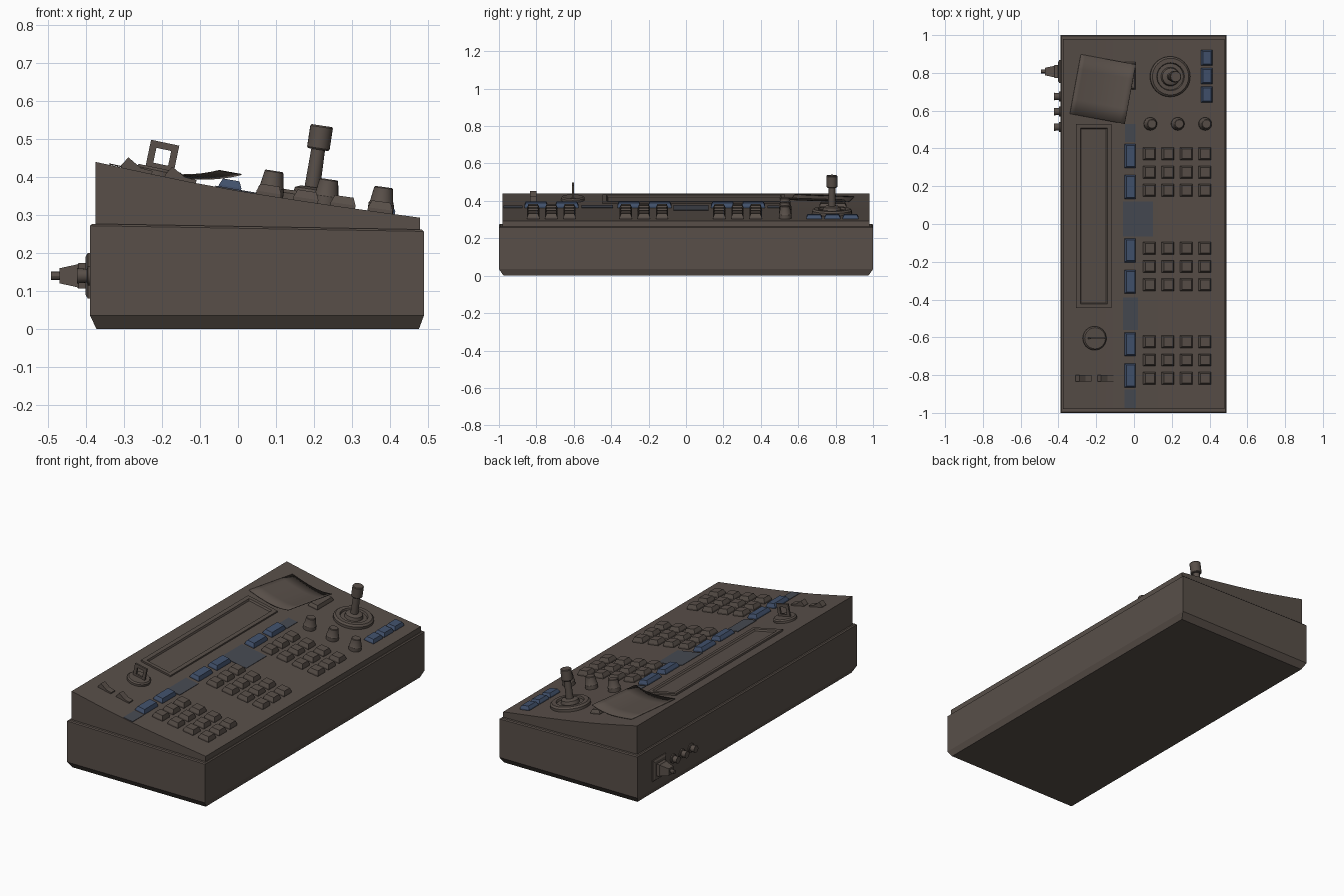
import bpy, bmesh, math
from mathutils import Matrix, Vector

if "Cube" in bpy.data.objects:
    bpy.data.objects.remove(bpy.data.objects["Cube"])


def material(name, col):
    m = bpy.data.materials.new(name)
    m.diffuse_color = (*col, 1)
    m.use_nodes = True
    m.node_tree.nodes["Principled BSDF"].inputs["Base Color"].default_value = m.diffuse_color
    return m


BROWN = material("brown_grey_plastic", (0.098, 0.078, 0.066))
BLUE = material("slate_blue_buttons", (0.054, 0.083, 0.15))
DIM = material("dim_blue_marks", (0.062, 0.068, 0.085))

# sloping top profile (x, z)
PROFILE = [(-0.375, 0.44), (-0.25, 0.413), (-0.126, 0.387), (0.0, 0.364),
           (0.1, 0.348), (0.25, 0.325), (0.48, 0.293)]


def surf(x):
    for (xa, za), (xb, zb) in zip(PROFILE, PROFILE[1:]):
        if x <= xb:
            break
    return za + (zb - za) * (x - xa) / (xb - xa)


def on_top(x, y, sink=0.0):
    """Frame standing on the sloping top."""
    a = -math.atan((surf(x + 0.05) - surf(x - 0.05)) / 0.1)
    return Matrix.Translation((x, y, surf(x))) @ Matrix.Rotation(a, 4, 'Y') @ Matrix.Translation((0, 0, -sink))


def finish(name, bm, mat, frame=None, smooth=True):
    if frame is not None:
        bm.transform(frame)
    bmesh.ops.recalc_face_normals(bm, faces=bm.faces)
    me = bpy.data.meshes.new(name)
    bm.to_mesh(me)
    bm.free()
    me.materials.append(mat)
    if smooth:
        me.polygons.foreach_set("use_smooth", [True] * len(me.polygons))
        me.set_sharp_from_angle(angle=math.radians(30))
    ob = bpy.data.objects.new(name, me)
    bpy.context.collection.objects.link(ob)
    return ob


def loft(rings):
    """Closed solid through rings of points."""
    bm = bmesh.new()
    vs = [[bm.verts.new(p) for p in r] for r in rings]
    n = len(vs[0])
    for a, b in zip(vs, vs[1:]):
        for i in range(n):
            j = (i + 1) % n
            bm.faces.new((a[i], a[j], b[j], b[i]))
    bm.faces.new(vs[0][::-1])
    bm.faces.new(vs[-1])
    return bm


def rect(x0, x1, y0, y1, z0, z1=None):
    z1 = z0 if z1 is None else z1
    return [(x0, y0, z0), (x1, y0, z1), (x1, y1, z1), (x0, y1, z0)]


def cap(name, x, y, w, d, h, mat, taper=0.008, sink=0.008):
    """Tapered button on the sloping top."""
    w, d = w / 2, d / 2
    bm = loft([rect(-w, w, -d, d, 0), rect(-w, w, -d, d, sink + h * 0.3),
               rect(-w + taper, w - taper, -d + taper, d - taper, sink + h)])
    return finish(name, bm, mat, on_top(x, y, sink), False)


def lathe(name, prof, mat, frame, n=24, turn=0.0):
    rings = [[(r * math.cos(2 * math.pi * i / n + turn), r * math.sin(2 * math.pi * i / n + turn), z)
              for i in range(n)] for r, z in prof]
    return finish(name, loft(rings), mat, frame)


# lower case with chamfered foot
finish("lower_case", loft([rect(-0.373, 0.477, -0.975, 0.975, 0),
                           rect(-0.39, 0.49, -1, 1, 0.035),
                           rect(-0.39, 0.49, -1, 1, 0.272, 0.257),
                           rect(-0.384, 0.484, -0.994, 0.994, 0.277, 0.262)]), BROWN, smooth=False)

# upper case: sloping profile swept along y
outline = [(-0.375, 0.25)] + PROFILE + [(0.48, 0.25)]
finish("upper_case", loft([[(x, y, z) for x, z in outline] for y in (-0.98, 0.98)]), BROWN)

# key pads: three blocks of 3 x 4
for b, yc in enumerate((0.275, -0.225, -0.72)):
    for r in (-1, 0, 1):
        for c in range(4):
            cap(f"key_{b}_{r + 1}_{c}", 0.08 + c * 0.098, yc + r * 0.097, 0.066, 0.066, 0.028, BROWN)

# blue buttons in the middle column
for i, y in enumerate((0.36, 0.196, -0.14, -0.305, -0.637, -0.802)):
    cap(f"blue_button_{i}", -0.022, y, 0.06, 0.125, 0.025, BLUE)
cap("grey_button", -0.022, 0.785, 0.06, 0.145, 0.022, BROWN)

# blue buttons beside the joystick
for i, y in enumerate((0.88, 0.783, 0.685)):
    cap(f"side_button_{i}", 0.384, y, 0.06, 0.084, 0.022, BLUE)

# flush blue marks
for i, (x, y, w, d) in enumerate(((-0.02, 0.482, 0.058, 0.095), (0.02, 0.027, 0.16, 0.186),
                                  (-0.02, -0.475, 0.08, 0.17), (-0.02, -0.925, 0.06, 0.1))):
    cap(f"flush_mark_{i}", x, y, w, d, 0.003, DIM, 0.0, 0.003)

# display with sunken screen
w, d = 0.096, 0.488
finish("display", loft([rect(-w, w, -d, d, 0), rect(-w, w, -d, d, 0.022),
                        rect(-w + 0.022, w - 0.022, -d + 0.022, d - 0.022, 0.022),
                        rect(-w + 0.028, w - 0.028, -d + 0.028, d - 0.028, 0.013)]),
       BROWN, on_top(-0.214, 0.042, 0.012), False)

# curled sheet lying on the back corner
bm = bmesh.new()
bmesh.ops.create_grid(bm, x_segments=12, y_segments=4, size=0.5)
turn = Matrix.Rotation(math.radians(-10.5), 4, 'Z')
for v in bm.verts:
    u = v.co.x + 0.5
    p = turn @ Vector((v.co.x * 0.295, v.co.y * 0.32, 0)) + Vector((-0.165, 0.714, 0))
    v.co = (p.x, p.y, surf(p.x) + 0.004 + 0.042 * u ** 3)
sheet = finish("curled_sheet", bm, BROWN)
sol = sheet.modifiers.new("thickness", 'SOLIDIFY')
sol.thickness = 0.003

# row of knobs
for i, x in enumerate((0.085, 0.23, 0.375)):
    lathe(f"knob_{i}", [(0.034, -0.008), (0.034, 0.022), (0.031, 0.026), (0.025, 0.064), (0.022, 0.067)],
          BROWN, on_top(x, 0.53))

# joystick
stick = on_top(0.19, 0.78)
lathe("joystick_base", [(0.107, -0.01), (0.107, 0.015), (0.097, 0.024), (0.074, 0.024), (0.07, 0.014),
                        (0.05, 0.016), (0.045, 0.034), (0.03, 0.04)], BROWN, stick, 32)
lathe("joystick_shaft", [(0.021, 0.02), (0.018, 0.15)], BROWN, stick)
lathe("joystick_grip", [(0.027, 0.14), (0.03, 0.144), (0.03, 0.2), (0.027, 0.204)], BROWN, stick)

# dial with upright square loop handle
dial = on_top(-0.21, -0.605)
lathe("dial_disc", [(0.063, -0.01), (0.063, 0.012), (0.056, 0.019)], BROWN, dial, 32)


def frame_ring(s, y):
    return [(-s, y, 0.05 - s), (s, y, 0.05 - s), (s, y, 0.05 + s), (-s, y, 0.05 + s)]


bm = bmesh.new()
path = [(0.038, -0.005), (0.038, 0.005), (0.02, 0.005), (0.02, -0.005)]
loops = [[bm.verts.new(p) for p in frame_ring(s, y)] for s, y in path]
for k in range(4):
    a, b = loops[k], loops[(k + 1) % 4]
    for i in range(4):
        j = (i + 1) % 4
        bm.faces.new((a[i], a[j], b[j], b[i]))
finish("dial_handle", bm, BROWN, dial, False)

# rocker switches: V-shaped tops
for i, x in enumerate((-0.268, -0.152)):
    side = [(-0.042, -0.008), (0.042, -0.008), (0.042, 0.008), (0.01, 0.01), (-0.028, 0.03), (-0.042, 0.006)]
    finish(f"rocker_switch_{i}", loft([[(px, y, pz) for px, pz in side] for y in (-0.018, 0.018)]),
           BROWN, on_top(x, -0.817), False)

# connectors on the left side, built along -x
OUT = Matrix.Rotation(math.radians(-90), 4, 'Y')


def side(y, z):
    return Matrix.Translation((-0.39, y, z)) @ OUT


q = math.sqrt(2)
lathe("socket_plate", [(0.06 * q, -0.01), (0.06 * q, 0.006), (0.05 * q, 0.012)],
      BROWN, side(0.807, 0.14), 4, math.pi / 4)
lathe("plug_body", [(0.034 * q, 0), (0.034 * q, 0.03), (0.03 * q, 0.034), (0.02 * q, 0.08)],
      BROWN, side(0.807, 0.14), 4, math.pi / 4)
lathe("plug_cable", [(0.011, 0.07), (0.011, 0.103)], BROWN, side(0.807, 0.14), 12)
for i, y in enumerate((0.675, 0.595, 0.513)):
    lathe(f"side_jack_{i}", [(0.026, -0.01), (0.026, 0.006), (0.018, 0.008), (0.02, 0.034)],
          BROWN, side(y, 0.14), 16)
